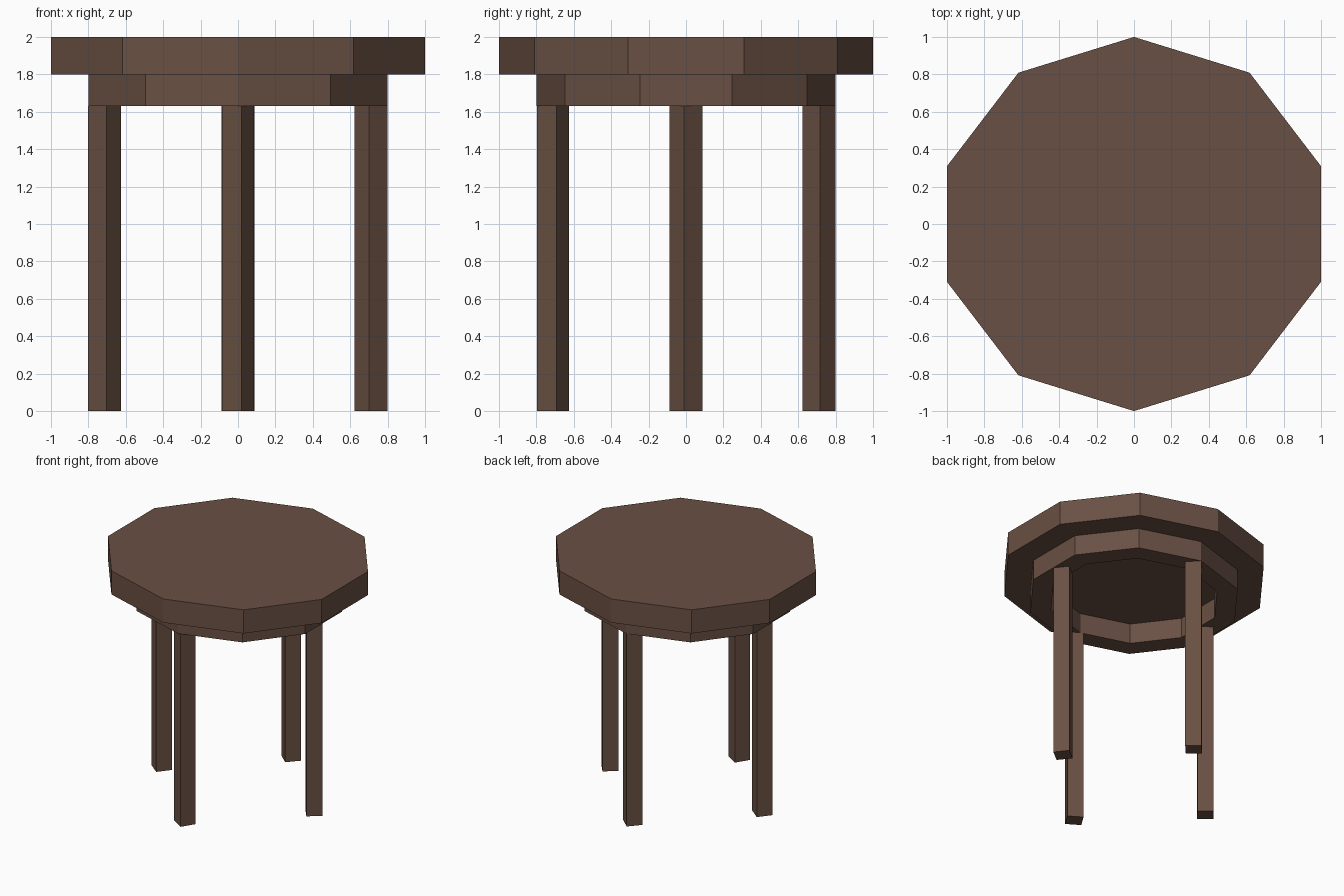
import bpy, bmesh, math

if "Cube" in bpy.data.objects:
    bpy.data.objects.remove(bpy.data.objects["Cube"])

wood = bpy.data.materials.new("dark_brown_wood")
wood.diffuse_color = (0.141, 0.080, 0.056, 1.0)
wood.use_nodes = True
wood.node_tree.nodes["Principled BSDF"].inputs["Base Color"].default_value = wood.diffuse_color

SIDES = 10
STRETCH = 1 / math.cos(math.radians(18))   # makes the ten-sided outline as wide as it is deep


def outline(radius, sides, turn=0.0, stretch=1.0, center=(0, 0)):
    """Regular polygon with a corner pointing to the front (-y), plus a turn in degrees."""
    points = []
    for i in range(sides):
        a = math.radians(-90 + turn) + 2 * math.pi * i / sides
        points.append((center[0] + radius * stretch * math.cos(a),
                       center[1] + radius * math.sin(a)))
    return points


def finish(bm, name):
    bmesh.ops.recalc_face_normals(bm, faces=bm.faces)
    mesh = bpy.data.meshes.new(name)
    bm.to_mesh(mesh)
    bm.free()
    mesh.materials.append(wood)
    obj = bpy.data.objects.new(name, mesh)
    bpy.context.collection.objects.link(obj)
    return obj


def prism(name, points, z0, z1):
    bm = bmesh.new()
    low = [bm.verts.new((x, y, z0)) for x, y in points]
    high = [bm.verts.new((x, y, z1)) for x, y in points]
    bm.faces.new(low)
    bm.faces.new(high)
    n = len(points)
    for i in range(n):
        j = (i + 1) % n
        bm.faces.new((low[i], low[j], high[j], high[i]))
    return finish(bm, name)


def ring(name, outer, inner, z0, z1):
    bm = bmesh.new()
    loops = [[bm.verts.new((x, y, z)) for x, y in pts]
             for pts, z in ((outer, z0), (outer, z1), (inner, z1), (inner, z0))]
    n = len(outer)
    for k in range(4):
        a, b = loops[k], loops[(k + 1) % 4]
        for i in range(n):
            j = (i + 1) % n
            bm.faces.new((a[i], a[j], b[j], b[i]))
    return finish(bm, name)


# Seat slab
prism("seat", outline(1.0, SIDES, stretch=STRETCH), 1.80, 2.0)

# Hollow apron under the seat
ring("apron", outline(0.80, SIDES, stretch=STRETCH),
     outline(0.64, SIDES, stretch=STRETCH), 1.63, 1.80)

# Four square legs, each turned a little differently
for name, center, turn in (("front_leg", (0, -0.711), 13),
                           ("right_leg", (0.711, 0), -6.5),
                           ("back_leg", (0, 0.711), 3),
                           ("left_leg", (-0.714, 0), 6.5)):
    prism(name, outline(0.088, 4, turn, center=center), 0.0, 1.63)
